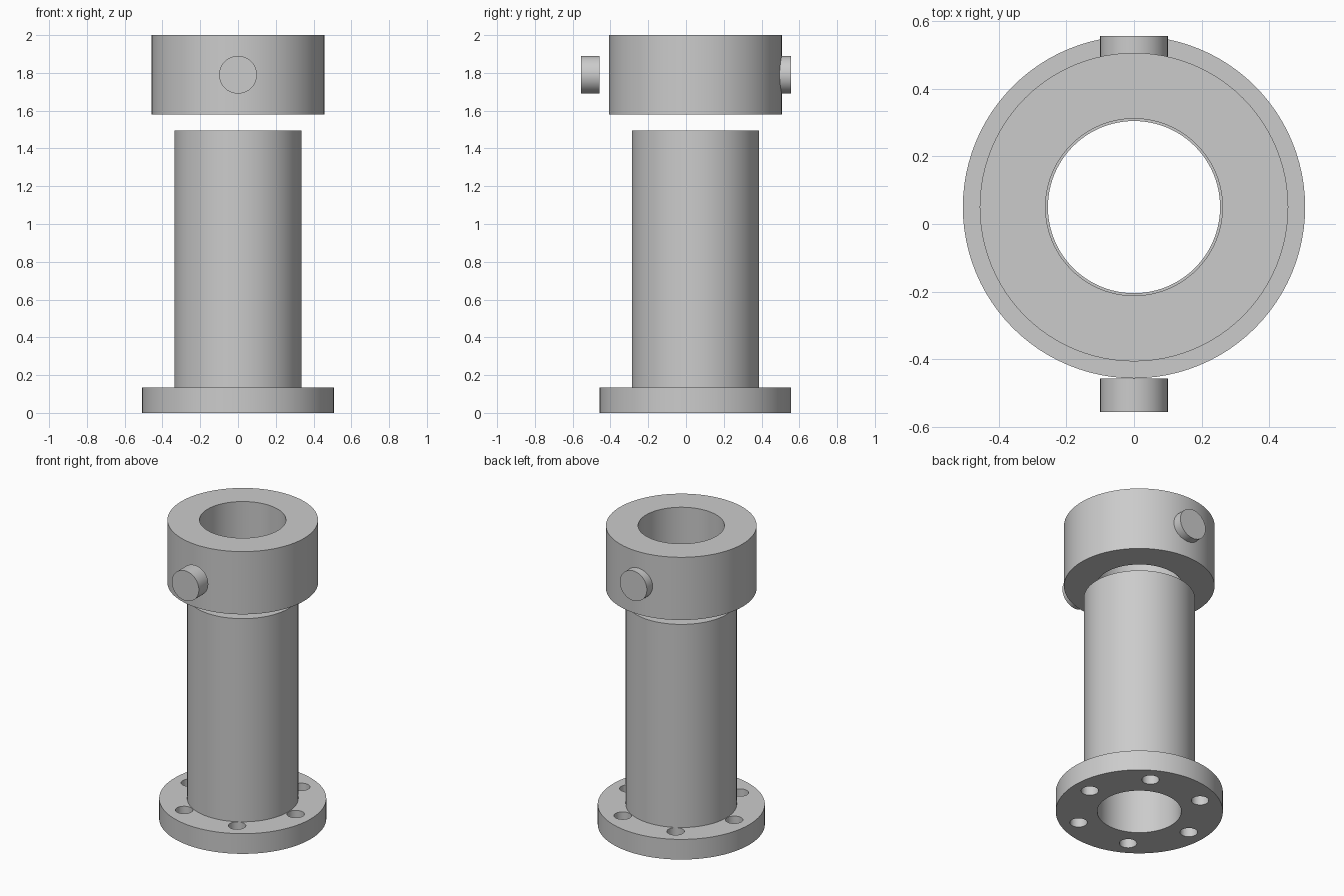
import bpy
import bmesh
from math import cos, sin, tau, radians

SIDES = 96
AXIS_Y = 0.05

if "Cube" in bpy.data.objects:
    bpy.data.objects.remove(bpy.data.objects["Cube"], do_unlink=True)

grey = bpy.data.materials.new("plain grey")
grey.use_nodes = True
colour = (0.6, 0.6, 0.6, 1)
grey.diffuse_color = colour
grey.node_tree.nodes["Principled BSDF"].inputs["Base Color"].default_value = colour


def smooth(obj):
    bpy.ops.object.select_all(action="DESELECT")
    obj.select_set(True)
    bpy.context.view_layer.objects.active = obj
    bpy.ops.object.shade_smooth_by_angle(angle=radians(30))


def lathe(name, profile):
    """Revolve a closed (radius, z) profile around the vertical axis."""
    bm = bmesh.new()
    rings = [[bm.verts.new((r * cos(tau * i / SIDES), r * sin(tau * i / SIDES), z))
              for i in range(SIDES)] for r, z in profile]
    for k, ring in enumerate(rings):
        upper = rings[(k + 1) % len(rings)]
        for i in range(SIDES):
            j = (i + 1) % SIDES
            bm.faces.new((ring[i], ring[j], upper[j], upper[i]))
    bmesh.ops.recalc_face_normals(bm, faces=bm.faces)
    mesh = bpy.data.meshes.new(name)
    bm.to_mesh(mesh)
    bm.free()
    mesh.materials.append(grey)
    obj = bpy.data.objects.new(name, mesh)
    obj.location.y = AXIS_Y
    bpy.context.collection.objects.link(obj)
    return obj


def cylinder(name, radius, depth, location, rotation=(0, 0, 0)):
    bpy.ops.mesh.primitive_cylinder_add(vertices=48, radius=radius, depth=depth,
                                        location=location, rotation=rotation)
    obj = bpy.context.object
    obj.name = name
    obj.data.materials.append(grey)
    return obj


# Tube with its base flange
tube = lathe("flanged_tube", [(0.255, 0), (0.507, 0), (0.507, 0.135),
                              (0.337, 0.135), (0.337, 1.495), (0.255, 1.495)])

# Six bolt holes through the flange
for i in range(6):
    a = tau * i / 6
    cutter = cylinder("bolt_hole_cutter", 0.053, 0.2,
                      (0.392 * cos(a), AXIS_Y + 0.392 * sin(a), 0.06))
    cutter.hide_render = True
    bpy.context.view_layer.objects.active = tube
    cut = tube.modifiers.new("bolt_hole", "BOOLEAN")
    cut.operation = "DIFFERENCE"
    cut.object = cutter
    bpy.ops.object.modifier_apply(modifier=cut.name)
    bpy.data.objects.remove(cutter, do_unlink=True)
smooth(tube)

# Floating collar above the tube
collar = lathe("collar", [(0.262, 1.58), (0.457, 1.58), (0.457, 2), (0.262, 2)])
smooth(collar)

# Front and back pins
for name, y in (("front_pin", -0.507), ("back_pin", 0.507)):
    smooth(cylinder(name, 0.1, 0.1, (0, y, 1.79), (radians(90), 0, 0)))
